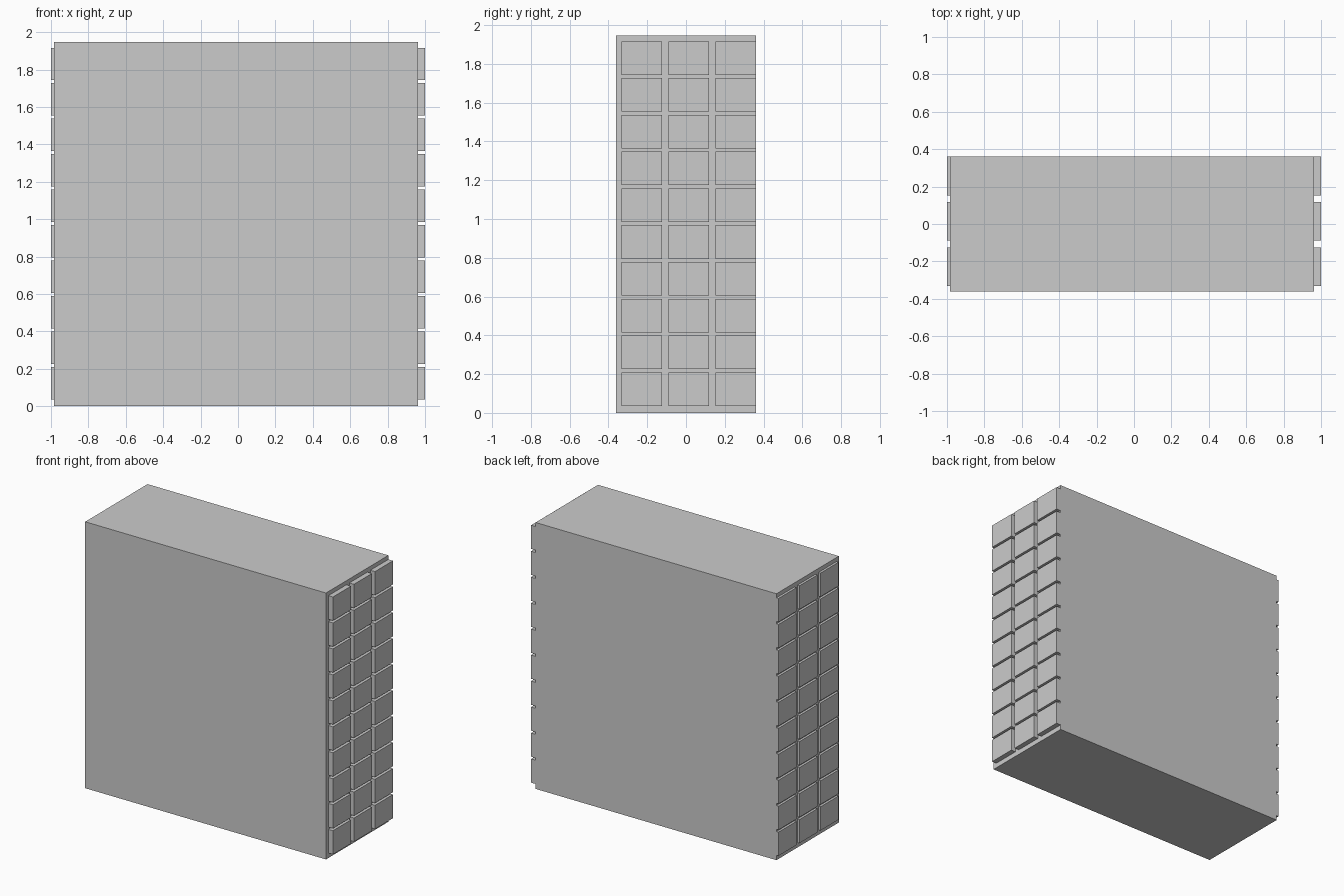
import bpy
import bmesh
from mathutils import Matrix, Vector

if "Cube" in bpy.data.objects:
    bpy.data.objects.remove(bpy.data.objects["Cube"])


def add_box(bm, lo, hi):
    lo, hi = Vector(lo), Vector(hi)
    m = Matrix.Translation((lo + hi) / 2) @ Matrix.Diagonal((*(hi - lo), 1))
    bmesh.ops.create_cube(bm, size=1, matrix=m)


def make_object(name, boxes):
    bm = bmesh.new()
    for lo, hi in boxes:
        add_box(bm, lo, hi)
    mesh = bpy.data.meshes.new(name)
    bm.to_mesh(mesh)
    bm.free()
    obj = bpy.data.objects.new(name, mesh)
    bpy.context.collection.objects.link(obj)
    return obj


X_LEFT, X_RIGHT, HALF_Y, TOP = -0.983, 0.963, 0.36, 1.946
COLS, ROWS = 3, 10
PANEL_W, PITCH_Y, START_Y = 0.207, 0.2425, -0.332
PANEL_H, PITCH_Z, START_Z = 0.173, 0.1897, 0.036


def panel_grid(x0, x1):
    boxes = []
    for r in range(ROWS):
        for c in range(COLS):
            y = START_Y + c * PITCH_Y
            z = START_Z + r * PITCH_Z
            boxes.append(((x0, y, z), (x1, y + PANEL_W, z + PANEL_H)))
    return boxes


# Main cabinet block
make_object("cabinet_body", [((X_LEFT, -HALF_Y, 0), (X_RIGHT, HALF_Y, TOP))])

# Raised panels on both ends, flush with the back
make_object("right_panels", panel_grid(X_RIGHT, 1.0))
make_object("left_panels", panel_grid(-1.0, X_LEFT))
